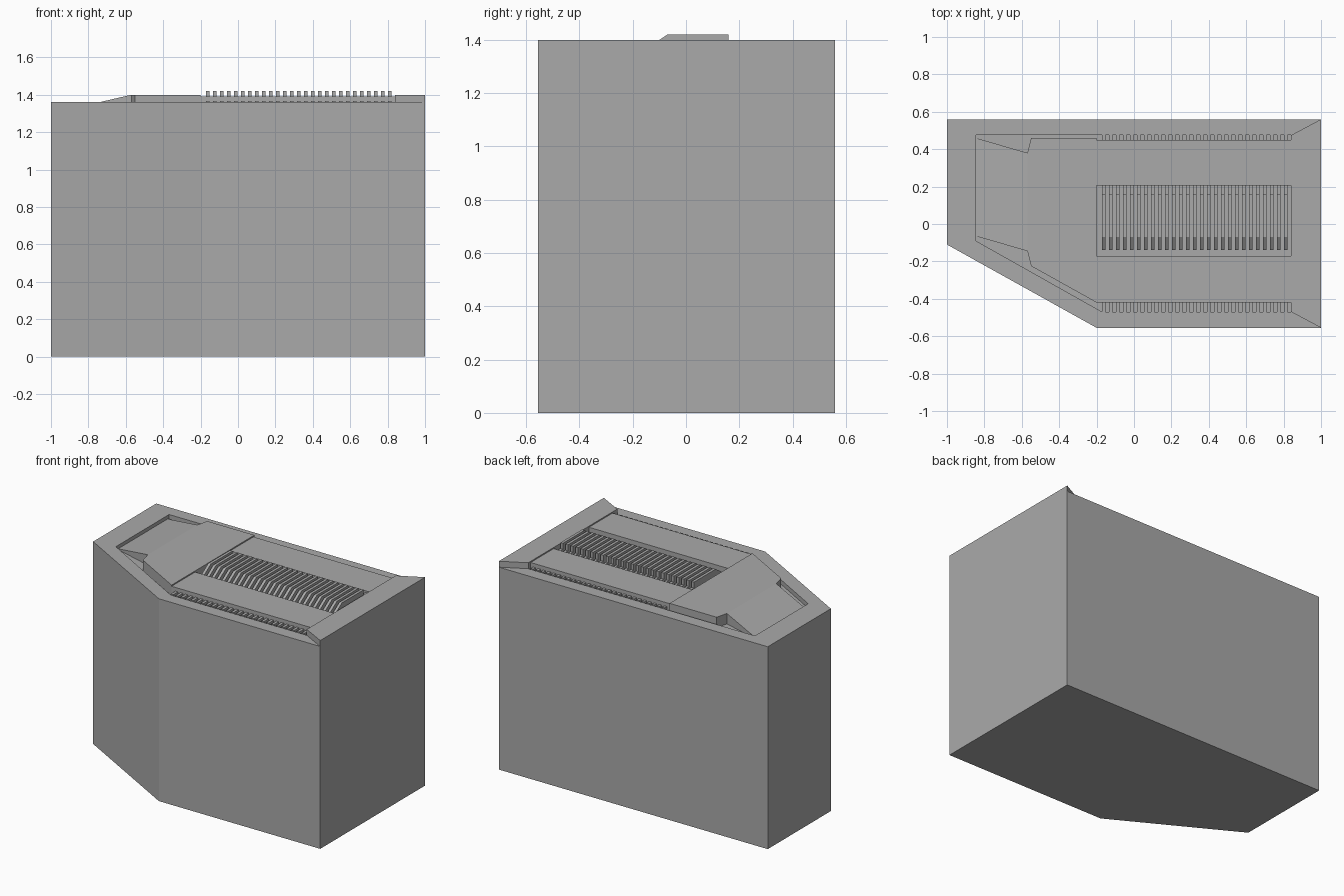
import bpy, bmesh

old = bpy.data.objects.get("Cube")
if old:
    bpy.data.objects.remove(old, do_unlink=True)

grey = bpy.data.materials.new("mid grey")
grey.use_nodes = True
colour = (0.4, 0.4, 0.4, 1)
grey.diffuse_color = colour
grey.node_tree.nodes["Principled BSDF"].inputs["Base Color"].default_value = colour

RIM, TOP, FLOOR = 1.36, 1.40, 1.33
FINS, PITCH, FIN_X, FIN_W = 27, 0.0375, -0.172, 0.019


def extrude(name, points, vector):
    """Solid made by sweeping a flat outline along a vector."""
    bm = bmesh.new()
    face = bm.faces.new([bm.verts.new(p) for p in points])
    swept = bmesh.ops.extrude_face_region(bm, geom=[face])["geom"]
    verts = [v for v in swept if isinstance(v, bmesh.types.BMVert)]
    bmesh.ops.translate(bm, verts=verts, vec=vector)
    bmesh.ops.recalc_face_normals(bm, faces=bm.faces)
    mesh = bpy.data.meshes.new(name)
    bm.to_mesh(mesh)
    bm.free()
    mesh.materials.append(grey)
    obj = bpy.data.objects.new(name, mesh)
    bpy.context.collection.objects.link(obj)
    return obj


def prism(name, outline, low, high):
    return extrude(name, [(x, y, low) for x, y in outline], (0, 0, high - low))


def box(name, x0, x1, y0, y1, low, high):
    return prism(name, [(x0, y0), (x1, y0), (x1, y1), (x0, y1)], low, high)


def cut(obj, cutter):
    mod = obj.modifiers.new("cut", "BOOLEAN")
    mod.operation = "DIFFERENCE"
    mod.solver = "EXACT"
    mod.object = cutter
    bpy.context.view_layer.objects.active = obj
    bpy.ops.object.modifier_apply(modifier=mod.name)
    bpy.data.objects.remove(cutter, do_unlink=True)


def repeat(obj):
    mod = obj.modifiers.new("row", "ARRAY")
    mod.count = FINS
    mod.use_relative_offset = False
    mod.use_constant_offset = True
    mod.constant_offset_displace = (PITCH, 0, 0)


# Main body with a shallow recess in the top
body = prism("body", [(-1, 0.56), (-1, -0.11), (-0.2, -0.555), (1, -0.555), (1, 0.56)], 0, RIM)
recess = prism("recess_cutter", [(-0.845, 0.475), (-0.845, -0.09), (-0.17, -0.47),
                                 (0.84, -0.47), (0.84, 0.475)], FLOOR, RIM + 0.1)
cut(body, recess)

# Raised end block
prism("end_block", [(0.84, -0.47), (1, -0.555), (1, 0.56), (0.84, 0.475)], RIM, TOP)

# Ramp, sloping up to the deck
ramp = prism("ramp", [(-0.845, 0.46), (-0.845, -0.065), (-0.57, -0.145), (-0.57, 0.38)], FLOOR, TOP)
for v in ramp.data.vertices:
    if v.co.z > RIM and v.co.x < -0.8:
        v.co.z = FLOOR + 0.006

# Upper deck, then the slightly lower vented deck
prism("upper_deck", [(-0.57, 0.38), (-0.57, -0.145), (-0.55, -0.225), (-0.2, -0.42),
                     (-0.2, 0.46), (-0.55, 0.46)], FLOOR, TOP)
deck = box("vented_deck", -0.2, 0.84, -0.42, 0.45, FLOOR, TOP - 0.008)
cut(deck, box("vent_cutter", -0.3, 0.9, -0.17, 0.205, FLOOR + 0.01, TOP + 0.1))

# Row of vent fins
profile = [(-0.14, FLOOR), (0.205, FLOOR), (0.205, 1.38), (0.16, 1.38),
           (0.16, 1.42), (-0.07, 1.42), (-0.14, 1.373)]
repeat(extrude("vent_fins", [(FIN_X, y, z) for y, z in profile], (FIN_W, 0, 0)))

# Comb teeth along both long edges
for side, y0, y1 in (("front", -0.47, -0.42), ("back", 0.45, 0.475)):
    repeat(box(side + "_comb_teeth", FIN_X, FIN_X + FIN_W, y0, y1, FLOOR, RIM + 0.007))
